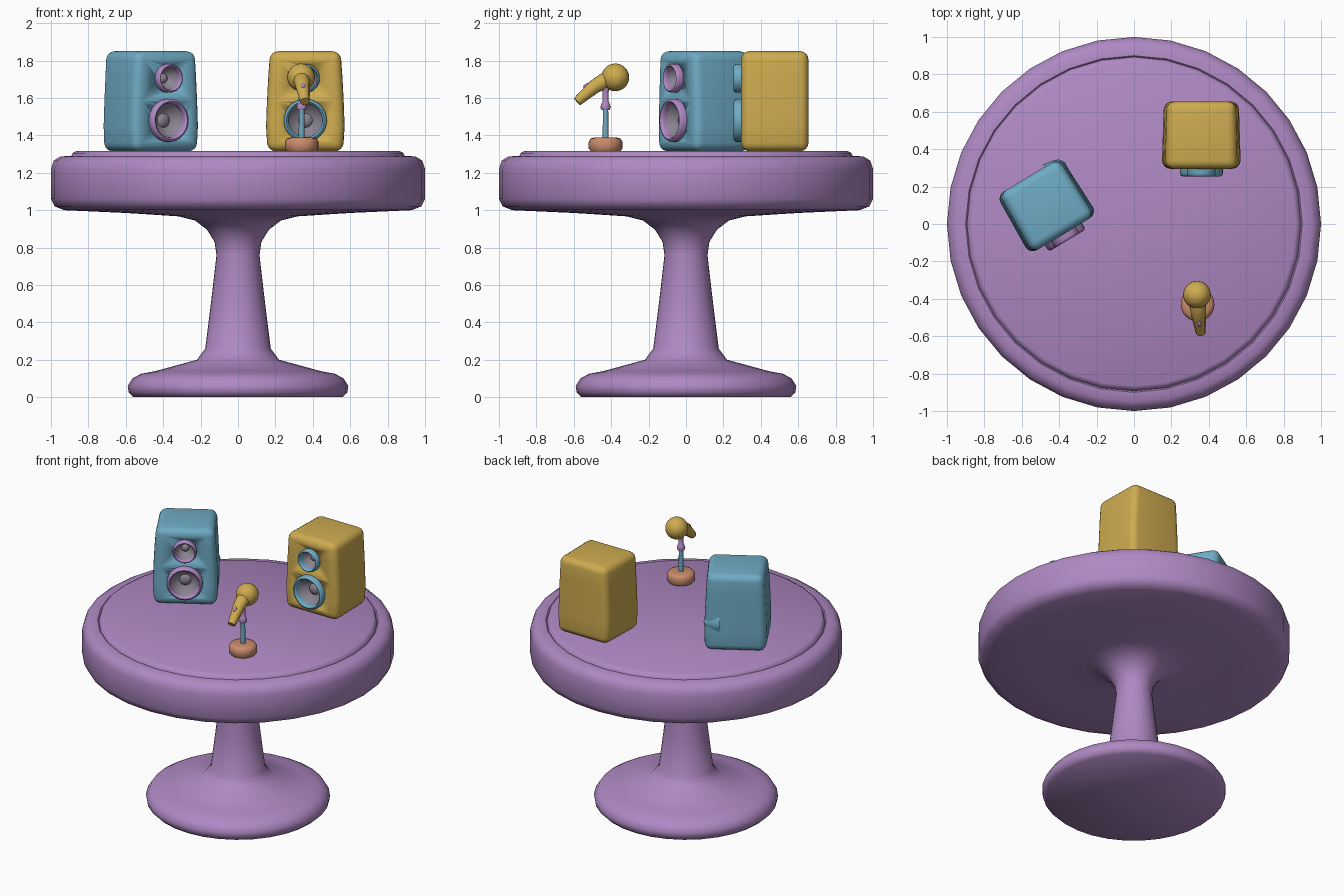
import bpy, bmesh, math
from mathutils import Matrix, Vector

cube = bpy.data.objects.get("Cube")
if cube:
    bpy.data.objects.remove(cube, do_unlink=True)


def material(name, rgb):
    m = bpy.data.materials.new(name)
    m.use_nodes = True
    m.diffuse_color = (*rgb, 1)
    m.node_tree.nodes["Principled BSDF"].inputs["Base Color"].default_value = (*rgb, 1)
    return m


purple = material("purple", (0.43, 0.25, 0.55))
blue = material("blue", (0.16, 0.41, 0.56))
yellow = material("yellow", (0.62, 0.41, 0.08))
orange = material("orange", (0.58, 0.26, 0.15))
gray = material("gray", (0.25, 0.23, 0.28))


def finish(name, bm, mat, matrix=Matrix(), angle=50):
    bmesh.ops.transform(bm, matrix=matrix, verts=bm.verts)
    bmesh.ops.recalc_face_normals(bm, faces=bm.faces)
    mesh = bpy.data.meshes.new(name)
    bm.to_mesh(mesh)
    bm.free()
    mesh.materials.append(mat)
    mesh.shade_smooth()
    mesh.set_sharp_from_angle(angle=math.radians(angle))
    ob = bpy.data.objects.new(name, mesh)
    bpy.context.collection.objects.link(ob)
    return ob


def lathe(name, profile, mat, matrix=Matrix(), sides=32, closed=False):
    """Spin (radius, height) points around local z."""
    bm = bmesh.new()
    verts = [bm.verts.new((r, 0, z)) for r, z in profile]
    pairs = list(zip(verts, verts[1:]))
    if closed:
        pairs.append((verts[-1], verts[0]))
    edges = [bm.edges.new(p) for p in pairs]
    bmesh.ops.spin(bm, geom=verts + edges, axis=(0, 0, 1), cent=(0, 0, 0),
                   angle=math.tau, steps=sides, use_merge=True)
    bmesh.ops.remove_doubles(bm, verts=bm.verts, dist=0.0005)
    return finish(name, bm, mat, matrix)


def tube(name, points, mat):
    """Tapered tube through (position, radius) points."""
    cu = bpy.data.curves.new(name, "CURVE")
    cu.dimensions = "3D"
    cu.bevel_depth = 1
    cu.bevel_resolution = 3
    cu.use_fill_caps = True
    sp = cu.splines.new("POLY")
    sp.points.add(len(points) - 1)
    for p, (co, radius) in zip(sp.points, points):
        p.co = (*co, 1)
        p.radius = radius
    helper = bpy.data.objects.new(name + "_path", cu)
    bpy.context.collection.objects.link(helper)
    deps = bpy.context.evaluated_depsgraph_get()
    mesh = bpy.data.meshes.new_from_object(helper.evaluated_get(deps))
    bm = bmesh.new()
    bm.from_mesh(mesh)
    bmesh.ops.remove_doubles(bm, verts=bm.verts, dist=0.0005)
    bpy.data.objects.remove(helper, do_unlink=True)
    return finish(name, bm, mat)


# Pedestal table
lathe("table", [
    (0, 0), (0.56, 0), (0.585, 0.025), (0.59, 0.06), (0.565, 0.1), (0.52, 0.125),
    (0.44, 0.14), (0.22, 0.2), (0.175, 0.26), (0.145, 0.5), (0.115, 0.76),
    (0.125, 0.83), (0.165, 0.895), (0.23, 0.945), (0.32, 0.967), (0.6, 0.985),
    (0.93, 1), (0.98, 1.02), (1, 1.06), (1, 1.22), (0.985, 1.265), (0.95, 1.287),
    (0.9, 1.29), (0.893, 1.282), (0.885, 1.305), (0.865, 1.315), (0, 1.315)], purple)


# Speakers: tapered rounded cabinet with two recessed drivers
FRONT = -0.18
DRIVERS = (("woofer", 0.165, 0.115), ("tweeter", 0.39, 0.077))


def driver_matrix(place, z):
    # local +z points out of the cabinet front
    return place @ Matrix.Translation((0, FRONT, z)) @ Matrix.Rotation(math.pi / 2, 4, "X")


def speaker(label, place, body_mat, ring_mat, bump=False):
    bm = bmesh.new()
    bmesh.ops.create_cube(bm, size=1)
    bmesh.ops.scale(bm, vec=(0.42, 0.36, 0.535), verts=bm.verts)
    bmesh.ops.translate(bm, vec=(0, 0, 0.2675), verts=bm.verts)
    sides = [e for e in bm.edges if abs(e.verts[0].co.z - e.verts[1].co.z) > 0.1]
    bmesh.ops.subdivide_edges(bm, edges=sides, cuts=3)
    for v in bm.verts:
        # widest low down, narrower at the top and the back
        h = v.co.z / 0.535
        v.co.x *= 1 - 0.14 * max(0, h - 0.25) ** 1.3 - 0.5 * max(0, 0.25 - h) ** 2
        v.co.x *= 0.96 if v.co.y > 0 else 1
    sharp = [e for e in bm.edges if e.calc_face_angle(0) > 1]
    bmesh.ops.bevel(bm, geom=sharp, offset=0.045, segments=4, profile=0.5, affect="EDGES")
    body = finish(label + "_cabinet", bm, body_mat, place)

    for part, z, r in DRIVERS:
        # Recess cut into the cabinet
        cm = bmesh.new()
        bmesh.ops.create_cone(cm, cap_ends=True, segments=32, radius1=r * 0.86,
                              radius2=r * 0.86, depth=0.1)
        cutter = finish("cutter", cm, body_mat, driver_matrix(place, z))
        cutter.hide_render = True
        mod = body.modifiers.new("recess", "BOOLEAN")
        mod.operation = "DIFFERENCE"
        mod.solver = "EXACT"
        mod.object = cutter
        bpy.context.view_layer.objects.active = body
        bpy.ops.object.modifier_apply(modifier=mod.name)
        bpy.data.objects.remove(cutter, do_unlink=True)

        m = driver_matrix(place, z)
        lathe(f"{label}_{part}_ring", [
            (r, -0.02), (r, 0.025), (r * 0.96, 0.036), (r * 0.88, 0.04),
            (r * 0.81, 0.034), (r * 0.78, 0.02), (r * 0.78, -0.02)],
            ring_mat, m, closed=True)
        lathe(f"{label}_{part}_cone", [
            (r * 0.82, 0.008), (r * 0.7, -0.012), (r * 0.4, -0.04), (r * 0.33, -0.042),
            (r * 0.25, -0.032), (r * 0.13, -0.026), (0, -0.025)], gray, m)

    if bump:
        # Small knob at the rear corner
        out = Vector((0.85, 0.53, 0)).to_track_quat("Z", "Y").to_matrix().to_4x4()
        lathe(label + "_corner_knob", [(0.085, -0.03), (0.045, 0.015), (0.02, 0.035), (0, 0.038)],
              body_mat, place @ Matrix.Translation((0.165, 0.14, 0.19)) @ out, sides=12)


speaker("left_speaker", Matrix.Translation((0.36, 0.475, 1.315)), yellow, blue)
speaker("right_speaker",
        Matrix.Translation((-0.47, 0.1, 1.315)) @ Matrix.Rotation(math.radians(31), 4, "Z"),
        blue, purple, bump=True)

# Microphone stand
stand = Matrix.Translation((0.34, -0.43, 1.315))
lathe("stand_base", [(0, 0), (0.08, 0), (0.09, 0.015), (0.09, 0.05), (0.08, 0.068),
                     (0.06, 0.073), (0, 0.073)], orange, stand, sides=24)
lathe("stand_rod", [(0, 0.06), (0.016, 0.06), (0.014, 0.24), (0, 0.24)], blue, stand, sides=12)
lathe("stand_grip", [(0, 0.218), (0.022, 0.22), (0.028, 0.235), (0.022, 0.255), (0.015, 0.27),
                     (0.017, 0.32), (0.024, 0.345), (0.024, 0.37), (0, 0.375)],
      purple, stand, sides=12)

# Microphone
bm = bmesh.new()
bmesh.ops.create_uvsphere(bm, u_segments=24, v_segments=14, radius=0.074)
finish("microphone_head", bm, yellow, Matrix.Translation((0.337, -0.378, 1.71)))
tube("microphone_handle", [
    ((0.338, -0.39, 1.705), 0.044), ((0.341, -0.44, 1.69), 0.044), ((0.346, -0.49, 1.66), 0.039),
    ((0.352, -0.54, 1.617), 0.032), ((0.357, -0.582, 1.58), 0.026)], yellow)

# Switch on the handle
bm = bmesh.new()
bmesh.ops.create_uvsphere(bm, u_segments=10, v_segments=6, radius=0.016)
up = Vector((0.02, -0.62, 0.78)).normalized()
bmesh.ops.scale(bm, vec=(0.75, 1.2, 0.5), verts=bm.verts)
finish("microphone_switch", bm, purple,
       Matrix.Translation(Vector((0.349, -0.513, 1.641)) + up * 0.034)
       @ up.to_track_quat("Z", "Y").to_matrix().to_4x4())
